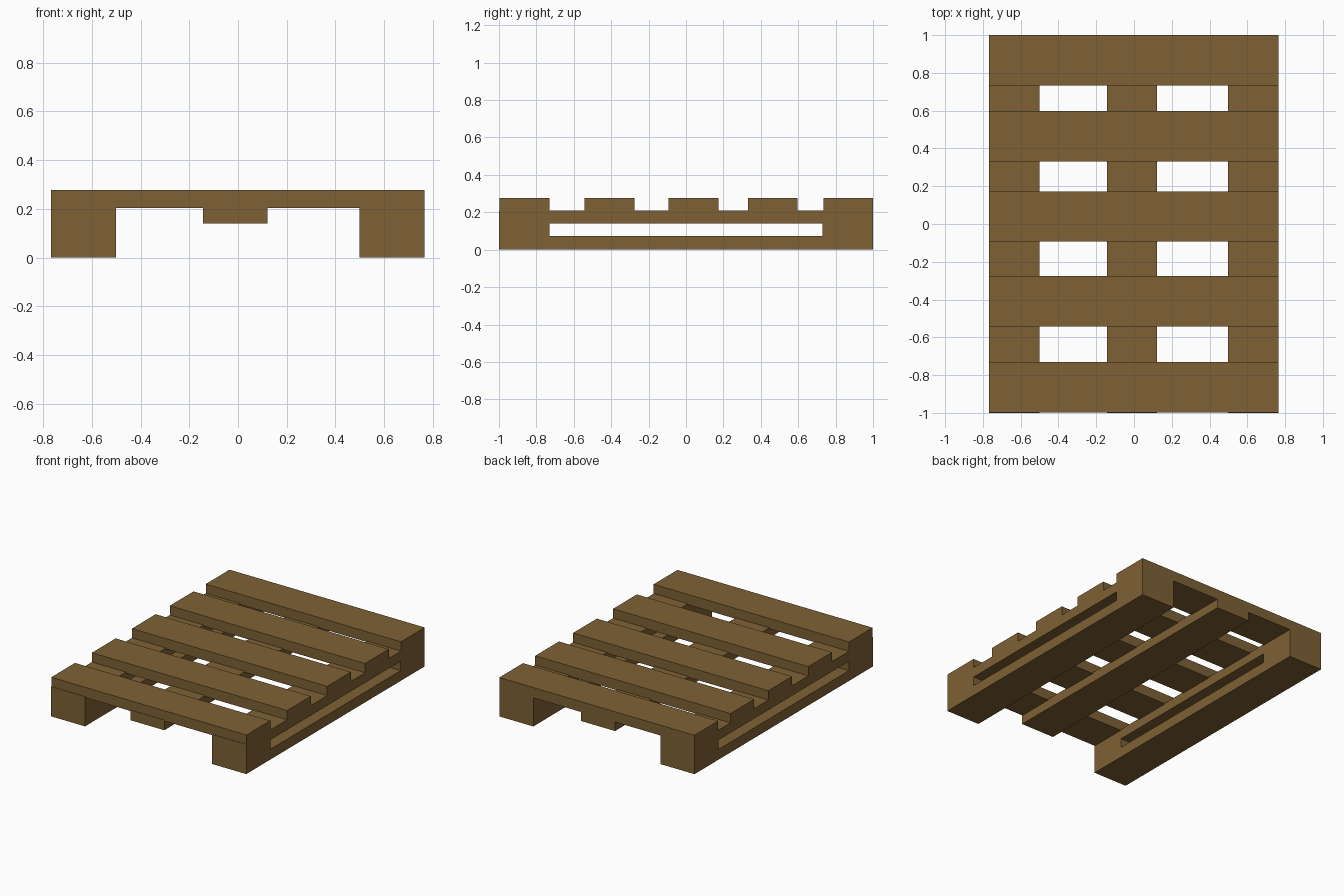
import bpy

if "Cube" in bpy.data.objects:
    bpy.data.objects.remove(bpy.data.objects["Cube"])

wood = bpy.data.materials.new("wood")
wood.diffuse_color = (0.21, 0.12, 0.035, 1)
wood.use_nodes = True
wood.node_tree.nodes["Principled BSDF"].inputs["Base Color"].default_value = wood.diffuse_color


def board(name, x, y, z):
    """Box spanning the (min, max) ranges on each axis."""
    bpy.ops.mesh.primitive_cube_add(
        size=1, location=[(a + b) / 2 for a, b in (x, y, z)])
    ob = bpy.context.object
    ob.name = name
    ob.scale = [b - a for a, b in (x, y, z)]
    bpy.ops.object.transform_apply(location=False, rotation=False, scale=True)
    ob.data.materials.append(wood)
    return ob


LENGTH = (-1, 1)
LEFT, CENTRE, RIGHT = (-0.767, -0.5), (-0.143, 0.122), (0.498, 0.765)

# Deck slats running across the pallet
for i, y in enumerate([-0.997, -0.542, -0.093, 0.331, 0.734]):
    board(f"deck_slat_{i + 1}", (-0.767, 0.765), (y, y + 0.266), (0.203, 0.276))

# Stringers under the deck
for side, x in (("left", LEFT), ("centre", CENTRE), ("right", RIGHT)):
    board(f"{side}_stringer", x, LENGTH, (0.139, 0.21))

# Ground runners and the end blocks that carry the stringers
for side, x in (("left", LEFT), ("right", RIGHT)):
    board(f"{side}_runner", x, LENGTH, (0, 0.073))
    board(f"{side}_front_block", x, (-1, -0.73), (0.07, 0.142))
    board(f"{side}_back_block", x, (0.73, 1), (0.07, 0.142))
